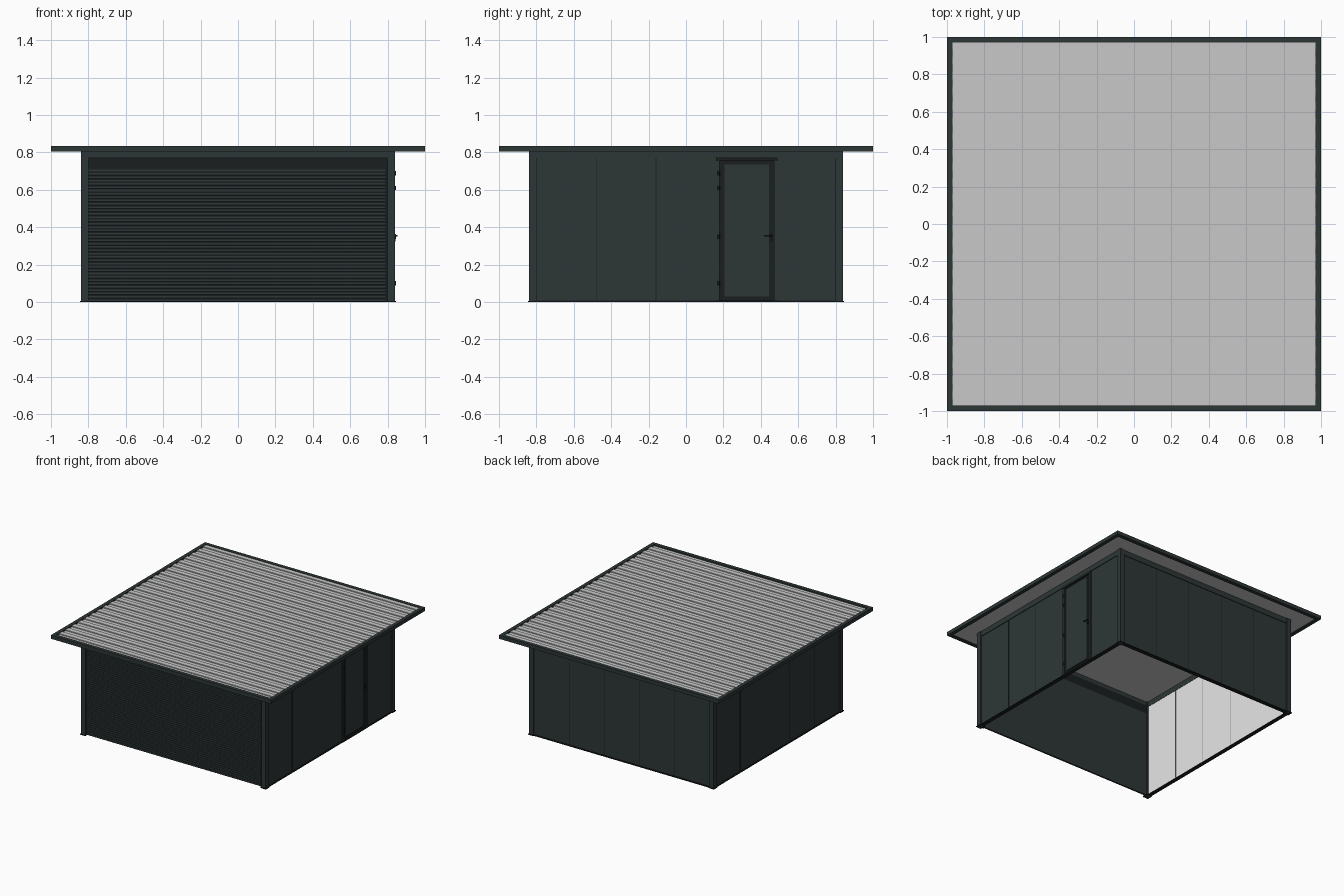
import bpy, bmesh, math
from mathutils import Matrix

cube = bpy.data.objects.get("Cube")
if cube:
    bpy.data.objects.remove(cube, do_unlink=True)


def material(name, r, g, b):
    m = bpy.data.materials.new(name)
    m.use_nodes = True
    m.diffuse_color = (r, g, b, 1)
    m.node_tree.nodes["Principled BSDF"].inputs["Base Color"].default_value = (r, g, b, 1)
    return m


ANTHRACITE = material("anthracite", 0.027, 0.037, 0.037)
BLACK = material("near_black", 0.010, 0.013, 0.013)
ROOF = material("roof_grey", 0.58, 0.58, 0.58)
WHITE = material("interior_white", 0.80, 0.80, 0.80)
SEAM = material("interior_seam_grey", 0.35, 0.35, 0.35)

FRONT, RIGHT, BACK, LEFT = (math.radians(a) for a in (0, 90, 180, 270))


def finish(name, bm, mats, turn=0.0):
    """Turn a bmesh about the vertical axis and link it as an object."""
    bmesh.ops.recalc_face_normals(bm, faces=bm.faces)
    if len(mats) > 1:                       # inward side gets the second colour
        for f in bm.faces:
            f.material_index = 1 if f.normal.y > 0.9 else 0
    bm.transform(Matrix.Rotation(turn, 4, 'Z'))
    me = bpy.data.meshes.new(name)
    bm.to_mesh(me)
    bm.free()
    for m in mats:
        me.materials.append(m)
    ob = bpy.data.objects.new(name, me)
    bpy.context.collection.objects.link(ob)
    return ob


def box(name, u, out, z, mats, turn=0.0):
    """Box on a wall: u along it, out = distances from the centre, z heights."""
    bm = bmesh.new()
    bmesh.ops.create_cube(bm, size=1)
    for v in bm.verts:
        v.co = (u[v.co.x > 0], -out[v.co.y < 0], z[v.co.z > 0])
    return finish(name, bm, mats, turn)


def cylinder(name, at, radius, length, mat, axis='Z'):
    bm = bmesh.new()
    bmesh.ops.create_cone(bm, cap_ends=True, segments=12, radius1=radius,
                          radius2=radius, depth=length)
    turn = Matrix.Rotation(math.pi / 2, 4, 'Y') if axis == 'X' else Matrix()
    bm.transform(Matrix.Translation(at) @ turn)
    ob = finish(name, bm, [mat])
    for f in ob.data.polygons:
        f.use_smooth = len(f.vertices) == 4


def extrude_x(name, profile, x0, x1, mat):
    """Extrude a closed (y, z) profile along x."""
    bm = bmesh.new()
    face = bm.faces.new([bm.verts.new((x0, y, z)) for y, z in profile])
    res = bmesh.ops.extrude_face_region(bm, geom=[face])
    verts = [g for g in res["geom"] if isinstance(g, bmesh.types.BMVert)]
    bmesh.ops.translate(bm, verts=verts, vec=(x1 - x0, 0, 0))
    return finish(name, bm, [mat])


# Ribbed roof sheet with a flat underside
RIBS = 24
pitch = 1.95 / RIBS
profile = [(0.975, 0.812), (-0.975, 0.812)]
for i in range(RIBS):
    y = -0.975 + i * pitch
    profile += [(y, 0.824), (y + pitch / 2, 0.824),
                (y + pitch / 2, 0.832), (y + pitch, 0.832)]
extrude_x("roof_sheet", profile, -0.975, 0.975, ROOF)

# Fascia, wall-top beams, base rails and corner posts
for side, turn in (("front", FRONT), ("right", RIGHT), ("back", BACK), ("left", LEFT)):
    box(side + "_fascia", (-1, 0.97), (0.97, 1.0), (0.805, 0.835), [ANTHRACITE], turn)
    box(side + "_top_beam", (-0.80, 0.80), (0.81, 0.835), (0.77, 0.813), [ANTHRACITE], turn)
    box(side + "_corner_post", (0.80, 0.84), (0.80, 0.84), (0, 0.813), [ANTHRACITE], turn)
    box(side + "_post_foot", (0.797, 0.845), (0.797, 0.845), (0, 0.006), [BLACK], turn)
    if side != "front":
        box(side + "_base_rail", (-0.80, 0.80), (0.807, 0.838), (0, 0.008), [BLACK], turn)

# Panelled walls, white on the inside
for side, turn in (("right", RIGHT), ("back", BACK), ("left", LEFT)):
    for i in range(5):
        u = -0.80 + i * 0.32
        if side == "right" and i == 3:      # opening for the side door
            continue
        box(f"{side}_wall_panel_{i + 1}", (u, u + 0.32), (0.812, 0.83),
            (0.004, 0.785), [ANTHRACITE, WHITE], turn)
        if i:
            box(f"{side}_panel_seam_{i}", (u - 0.002, u + 0.002), (0.811, 0.831),
                (0.008, 0.77), [BLACK, SEAM], turn)

# Garage door with fine horizontal grooves
SLATS = 40
step = 0.71 / SLATS
profile = [(-0.808, 0.71), (-0.808, 0.002)]
for i in range(SLATS):
    z = 0.002 + i * step
    profile += [(-0.822, z), (-0.824, z + step * 0.12),
                (-0.824, z + step * 0.88), (-0.822, z + step)]
extrude_x("garage_door", profile, -0.805, 0.785, ANTHRACITE)
box("garage_door_header", (-0.81, 0.80), (0.808, 0.826), (0.71, 0.78), [BLACK])
box("garage_door_jamb", (0.785, 0.80), (0.808, 0.828), (0, 0.71), [BLACK])

# Side door: frame, leaf, gasket and threshold
box("door_gasket", (0.18, 0.48), (0.814, 0.828), (0.006, 0.77), [BLACK], RIGHT)
box("door_leaf", (0.205, 0.445), (0.810, 0.834), (0.03, 0.735), [ANTHRACITE], RIGHT)
box("door_threshold", (0.16, 0.49), (0.81, 0.840), (0, 0.012), [BLACK], RIGHT)
box("door_head", (0.16, 0.49), (0.81, 0.839), (0.755, 0.775), [BLACK], RIGHT)
for name, u in (("hinge", 0.16), ("lock", 0.47)):
    box(f"door_{name}_jamb", (u, u + 0.02), (0.81, 0.838), (0.012, 0.755),
        [ANTHRACITE], RIGHT)

# Hinges
for i, z in enumerate((0.10, 0.35, 0.61, 0.69)):
    cylinder(f"door_hinge_{i + 1}", (0.840, 0.175, z), 0.006, 0.024, BLACK)

# Handle and lock
cylinder("handle_rose", (0.837, 0.455, 0.355), 0.010, 0.008, BLACK, 'X')
cylinder("handle_neck", (0.844, 0.455, 0.355), 0.004, 0.016, BLACK, 'X')
box("handle_lever", (0.418, 0.459), (0.846, 0.852), (0.351, 0.359), [BLACK], RIGHT)
cylinder("lock_rose", (0.838, 0.455, 0.332), 0.008, 0.010, BLACK, 'X')
